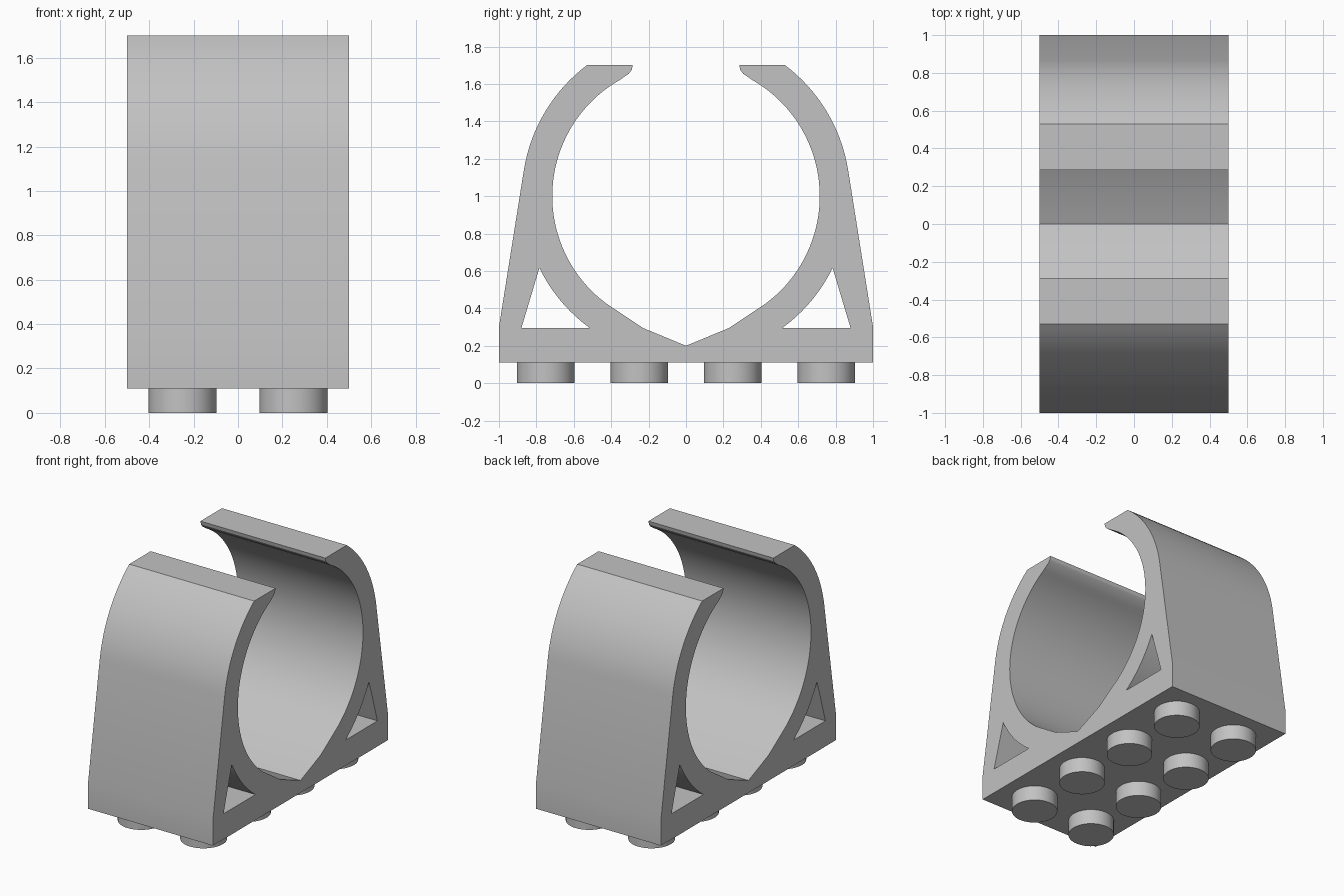
import bpy, bmesh
from math import cos, sin, radians
from mathutils import Vector

cube = bpy.data.objects.get("Cube")
if cube:
    bpy.data.objects.remove(cube, do_unlink=True)

HALF_WIDTH = 0.5
CENTRE_Z = 1.0
BASE_Z = 0.11

grey = bpy.data.materials.new("light grey plastic")
grey.use_nodes = True
colour = (0.54, 0.54, 0.54, 1)
grey.diffuse_color = colour
grey.node_tree.nodes["Principled BSDF"].inputs["Base Color"].default_value = colour


def arc(radius, start, end, steps):
    """Points (y, z) on a circle around the clip's axis."""
    angles = [radians(start + (end - start) * i / steps) for i in range(steps + 1)]
    return [(radius * cos(a), CENTRE_Z + radius * sin(a)) for a in angles]


def mirrored(points):
    return [(-y, z) for y, z in reversed(points)]


def finish(name, bm):
    bmesh.ops.recalc_face_normals(bm, faces=bm.faces[:])
    mesh = bpy.data.meshes.new(name)
    bm.to_mesh(mesh)
    bm.free()
    mesh.materials.append(grey)
    obj = bpy.data.objects.new(name, mesh)
    bpy.context.collection.objects.link(obj)
    bpy.ops.object.select_all(action='DESELECT')
    obj.select_set(True)
    bpy.context.view_layer.objects.active = obj
    bpy.ops.object.shade_smooth_by_angle(angle=radians(25))
    return obj


# Half outline: foot, sloping side, outer arc, lip, inner arc, seat
half = [(1, BASE_Z), (1, 0.3)]
half += arc(0.878, 9, 52.9, 16)
half += [(0.285, 1.7), (0.29, 1.675), (0.305, 1.655)]
half += arc(0.715, 60.5, -53.5, 40)
half += [(0.23, 0.295)]
outline = half + [(0, 0.2)] + mirrored(half)

# Triangular window on each side, curved along the ring
window = [(0.88, 0.295)] + arc(0.873, -26.1, -53.9, 12)

# Clip body: fill the outline around the windows, then extrude across x
bm = bmesh.new()
edges = []
for loop in (outline, window, mirrored(window)):
    verts = [bm.verts.new((-HALF_WIDTH, y, z)) for y, z in loop]
    edges += [bm.edges.new((verts[i - 1], verts[i])) for i in range(len(verts))]
bmesh.ops.triangle_fill(bm, edges=edges, use_beauty=True, normal=Vector((1, 0, 0)))
side = bmesh.ops.extrude_face_region(bm, geom=bm.faces[:], use_keep_orig=True)
moved = [g for g in side["geom"] if isinstance(g, bmesh.types.BMVert)]
bmesh.ops.translate(bm, verts=moved, vec=(2 * HALF_WIDTH, 0, 0))
finish("clip_body", bm)

# Two rows of four round studs underneath
STUD_TOP = BASE_Z + 0.01
for row, x in enumerate((-0.25, 0.25)):
    for col in range(4):
        bm = bmesh.new()
        bmesh.ops.create_cone(bm, cap_ends=True, segments=48, radius1=0.154,
                              radius2=0.154, depth=STUD_TOP)
        stud = finish(f"stud_{row + 1}_{col + 1}", bm)
        stud.location = (x, -0.75 + 0.5 * col, STUD_TOP / 2)
